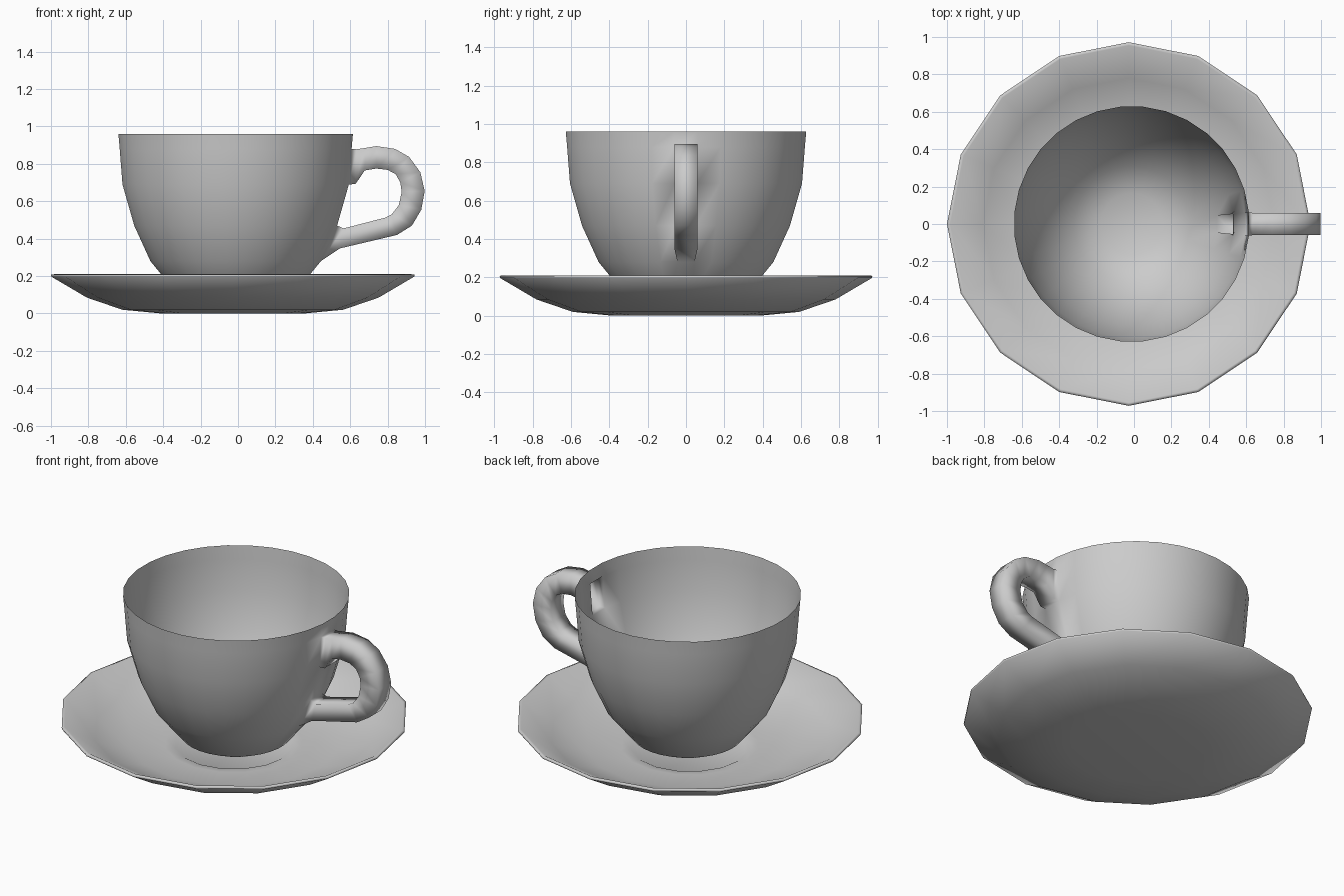
import bpy, bmesh, math

if "Cube" in bpy.data.objects:
    bpy.data.objects.remove(bpy.data.objects["Cube"])


def lathe(bm, profile, sides, cx, half_step):
    """Revolve (r, z) points around a vertical axis at x = cx; r = 0 closes the end."""
    rings = []
    for r, z in profile:
        ring = []
        for i in range(sides):
            a = 2 * math.pi * (i + (0.5 if half_step else 0)) / sides
            ring.append(bm.verts.new((cx + r * math.cos(a), r * math.sin(a), z)))
        rings.append(ring)
    grid = []
    for lo, hi in zip(rings, rings[1:]):
        grid.append([bm.faces.new((lo[i], lo[(i + 1) % sides], hi[(i + 1) % sides], hi[i]))
                     for i in range(sides)])
    return rings, grid


def finish(bm, name):
    bmesh.ops.recalc_face_normals(bm, faces=bm.faces)
    for f in bm.faces:
        f.smooth = True
    mesh = bpy.data.meshes.new(name)
    bm.to_mesh(mesh)
    bm.free()
    ob = bpy.data.objects.new(name, mesh)
    bpy.context.collection.objects.link(ob)
    return ob


# saucer: 16-sided dish with a thin rim and a shallow well under the cup
bm = bmesh.new()
saucer = [(0.38, 0.0), (0.59, 0.02), (0.78, 0.085), (0.97, 0.197), (0.972, 0.208),
          (0.955, 0.21), (0.78, 0.108), (0.58, 0.042), (0.385, 0.034),
          (0.33, 0.03), (0.31, 0.018)]
rings, _ = lathe(bm, saucer, 16, -0.028, False)
bm.faces.new(rings[0])
bm.faces.new(rings[-1])
finish(bm, "saucer")

# cup: thin open bowl, one face column pointing at the handle (+x)
bm = bmesh.new()
SIDES = 32
cup = [(0.165, 0.03), (0.31, 0.10), (0.458, 0.28), (0.545, 0.47),
       (0.608, 0.69), (0.623, 0.88), (0.63, 0.96)]
rings, grid = lathe(bm, cup, SIDES, -0.0125, True)
bm.faces.new(rings[0])

# handle: square tube pulled out of the two open wall faces
k = SIDES - 1                      # the face spanning angle zero
upper = [rings[5][k], rings[5][0], rings[4][0], rings[4][k]]
lower = [rings[3][k], rings[3][0], rings[2][0], rings[2][k]]
bmesh.ops.delete(bm, geom=[grid[4][k], grid[2][k]], context='FACES_ONLY')
# (outer x, outer z, inner x, inner z) along the handle, top to bottom
path = [(0.635, 0.878, 0.628, 0.692), (0.68, 0.885, 0.678, 0.765),
        (0.74, 0.895, 0.74, 0.775), (0.84, 0.88, 0.80, 0.768),
        (0.915, 0.837, 0.843, 0.745), (0.975, 0.755, 0.868, 0.70),
        (0.998, 0.655, 0.875, 0.65), (0.98, 0.555, 0.86, 0.58),
        (0.93, 0.47, 0.822, 0.53), (0.85, 0.42, 0.785, 0.512),
        (0.545, 0.348, 0.565, 0.455)]
W = 0.06
loops = [upper]
for ox, oz, ix, iz in path:
    loops.append([bm.verts.new(c) for c in
                  ((ox, -W, oz), (ox, W, oz), (ix, W, iz), (ix, -W, iz))])
# the lower opening is met with its outer side down
loops.append([lower[3], lower[2], lower[1], lower[0]])
for a, b in zip(loops, loops[1:]):
    for i in range(4):
        j = (i + 1) % 4
        bm.faces.new((a[i], a[j], b[j], b[i]))
finish(bm, "cup_with_handle")
